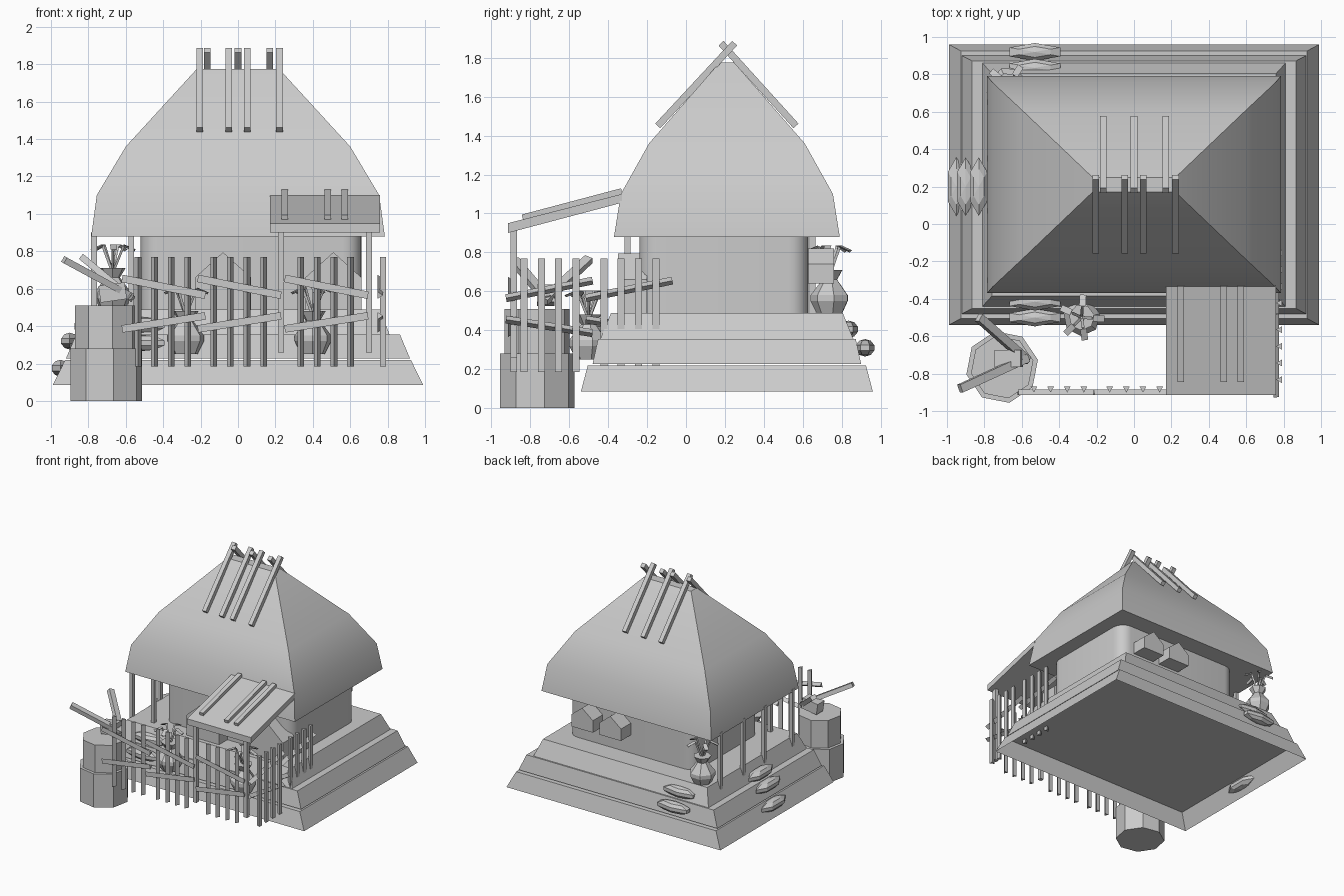
import bpy, bmesh, math, random
from mathutils import Vector, Matrix

random.seed(4)
old = bpy.data.objects.get("Cube")
if old:
    bpy.data.objects.remove(old, do_unlink=True)

grey = bpy.data.materials.new("plain grey")
grey.use_nodes = True
grey.diffuse_color = (0.6, 0.6, 0.6, 1)
grey.node_tree.nodes["Principled BSDF"].inputs["Base Color"].default_value = (0.6, 0.6, 0.6, 1)
CY = 0.21   # centre line of the house in y


def finish(name, bm, smooth=None):
    bmesh.ops.recalc_face_normals(bm, faces=bm.faces)
    mesh = bpy.data.meshes.new(name)
    bm.to_mesh(mesh)
    bm.free()
    mesh.materials.append(grey)
    ob = bpy.data.objects.new(name, mesh)
    bpy.context.collection.objects.link(ob)
    if smooth:
        bpy.ops.object.select_all(action='DESELECT')
        ob.select_set(True)
        bpy.context.view_layer.objects.active = ob
        bpy.ops.object.shade_smooth_by_angle(angle=math.radians(smooth))
    return ob


def loft(name, rings, smooth=None, bottom=True):
    """Skin a stack of equal point rings and cap the ends."""
    bm = bmesh.new()
    rows = [[bm.verts.new(p) for p in ring] for ring in rings]
    n = len(rows[0])
    for a, b in zip(rows, rows[1:]):
        for i in range(n):
            j = (i + 1) % n
            bm.faces.new((a[i], a[j], b[j], b[i]))
    if bottom:
        bm.faces.new(rows[0])
    bm.faces.new(rows[-1])
    return finish(name, bm, smooth)


def rect(hx, hy, z):
    return [(sx * hx, CY + sy * hy, z) for sx, sy in ((-1, -1), (1, -1), (1, 1), (-1, 1))]


def ngon(x, y, z, r, n=8, turn=0.2):
    return [(x + r * math.cos(turn + i * math.tau / n),
             y + r * math.sin(turn + i * math.tau / n), z) for i in range(n)]


def beam(name, p, q, w, d=None, side=(1, 0, 0), sides=4):
    """Straight bar from p to q: w wide along side, d deep; three or four sided."""
    p, q = Vector(p), Vector(q)
    axis = (q - p).normalized()
    s = Vector(side)
    s = (s - axis * s.dot(axis)).normalized() * w / 2
    t = axis.cross(s).normalized() * (d or w) / 2
    offs = [-s - t, s - t, s + t, -s + t] if sides == 4 else [-s + t, s + t, -t]
    return loft(name, [[e + o for o in offs] for e in (p, q)])


def box(name, lo, hi):
    ring = [(lo[0], lo[1]), (hi[0], lo[1]), (hi[0], hi[1]), (lo[0], hi[1])]
    return loft(name, [[(x, y, z) for x, y in ring] for z in (lo[2], hi[2])])


# Stepped foundation: hollow skirt, then two solid steps
loft("foundation_skirt", [rect(.99, .75, .085), rect(.925, .715, .218)], bottom=False)
loft("foundation_step", [rect(.92, .69, .226), rect(.866, .662, .355)])
loft("foundation_top", [rect(.81, .65, .355), rect(.76, .595, .49)])

# Rounded house walls
corners = ((.56, .53, 0), (-.42, .53, 1), (-.42, -.14, 2), (.56, -.14, 3))
outline = [(cx + .1 * math.cos(a), cy + .1 * math.sin(a))
           for cx, cy, k in corners
           for a in [(k + i / 6) * math.pi / 2 for i in range(7)]]
loft("house_walls", [[(x, y, z) for x, y in outline] for z in (.48, .9)], smooth=40)

# Bell-shaped hip roof
loft("roof", [rect(.785, .58, .88), rect(.755, .545, 1.1),
              rect(.6, .4, 1.36), rect(.22, .038, 1.775)], smooth=40)

# Crossed ridge poles
for x in (-.205, -.05, .05, .222):
    beam("ridge_pole_front", (x, -.145, 1.45), (x, .25, 1.875), .035)
for x in (-.165, 0, .17):
    beam("ridge_pole_back", (x, .565, 1.45), (x, .18, 1.875), .035)


def gable_box(name, x, w, y0, y1, z0, eave, peak):
    prof = [(x - w / 2, z0), (x + w / 2, z0), (x + w / 2, eave), (x, peak), (x - w / 2, eave)]
    loft(name, [[(px, y, pz) for px, pz in prof] for y in (y0, y1)])


# Gabled bays on the front and back walls
for x in (-.08, .51):
    gable_box("front_bay", x, .3, -.35, -.2, .48, .66, .795)
for x in (.17, .43):
    gable_box("back_bay", x, .2, .6, .76, .64, .74, .82)

# Porch canopy with battens and posts
slope = [(-.915, .9), (-.33, 1.055), (-.33, 1.1), (-.915, .95)]
loft("canopy", [[(x, y, z) for y, z in slope] for x in (.17, .76)])
for x in (.25, .48, .57):
    beam("canopy_batten", (x, -.84, .98), (x, -.33, 1.115), .035, .03)
for x in (.23, .70):
    beam("canopy_post", (x, -.885, .26), (x, -.885, .92), .033)

# Posts of the open side porch
for x, y in ((-.77, -.3), (-.57, -.3), (-.77, .07), (-.77, .35), (-.77, .65)):
    beam("side_post", (x, y, .35), (x, y, .9), .03)


def fence(name, start, along):
    """Four pickets and two crooked rails."""
    s, a = Vector(start), Vector(along)
    for i in range(4):
        p = s + a * (.085 + i * .089)
        beam(name + "_picket", p + Vector((0, 0, .185)), p + Vector((0, 0, .77)),
             .036, .032, a, 3)
    out = Vector((a.y, -a.x, 0)) * .015
    for z0, z1 in ((.655, .565), (.385, .455)):
        beam(name + "_rail", s + out + Vector((0, 0, z0)),
             s + out + a * .445 + Vector((0, 0, z1)), .04, .03, (0, 0, 1), 3)


for x in (-.62, -.215, .25):
    fence("front_fence", (x, -.885, 0), (1, 0, 0))
for y in (-.48, -.07):
    fence("side_fence", (.775, y, 0), (0, -1, 0))

# Octagonal well at the front corner with two leaning planks
loft("well_base", [ngon(-.705, -.765, z, .195) for z in (0, .28)])
loft("well_top", [ngon(-.705, -.765, z, .17) for z in (.28, .51)])
beam("well_plank", (-.93, -.88, .755), (-.57, -.715, .56), .045, .035, (0, 1, 0))
beam("well_plank", (-.83, -.5, .765), (-.57, -.73, .55), .045, .035, (0, 1, 0))
beam("well_bucket", (-.74, -.72, .57), (-.6, -.72, .59), .09, .09, (0, 1, 0))


def stone(name, centre, size):
    """Faceted long boulder."""
    bm = bmesh.new()
    bmesh.ops.create_uvsphere(bm, u_segments=6, v_segments=5, radius=1)
    bmesh.ops.transform(bm, verts=bm.verts, matrix=Matrix.Translation(centre)
                        @ Matrix.Diagonal((*size, 1)))
    finish(name, bm)


# Boulders leaning on the steps
for dy, z in ((.71, .31), (.625, .405)):
    for side in (-1, 1):
        stone("step_boulder", (-.53, CY + side * dy, z), (.165, .05, .045))
for x, z in ((-.95, .175), (-.9, .32), (-.83, .4)):
    stone("side_boulder", (x, .2, z), (.055, .165, .045))


def plant_pot(x, y, z):
    """Faceted pot with bent leafy stalks."""
    prof = ((.065, 0), (.1, .07), (.1, .1), (.055, .16), (.04, .18), (.07, .23))
    loft("plant_pot", [ngon(x, y, z + h, r, 7) for r, h in prof])
    for i in range(5):
        a = i * math.tau / 5 + random.uniform(-.3, .3)
        d = Vector((math.cos(a), math.sin(a), 0))
        base = Vector((x, y, z + .2))
        knee = base + d * .06 + Vector((0, 0, .15))
        side = (-d.y, d.x, 0)
        beam("plant_stalk", base, knee, .015, .012, side, 3)
        beam("plant_leaf", knee, knee + d * .06 - Vector((0, 0, .025)), .035, .012, side, 3)


plant_pot(-.67, .74, .48)
plant_pot(-.28, -.5, .25)
plant_pot(.4, -.5, .25)
